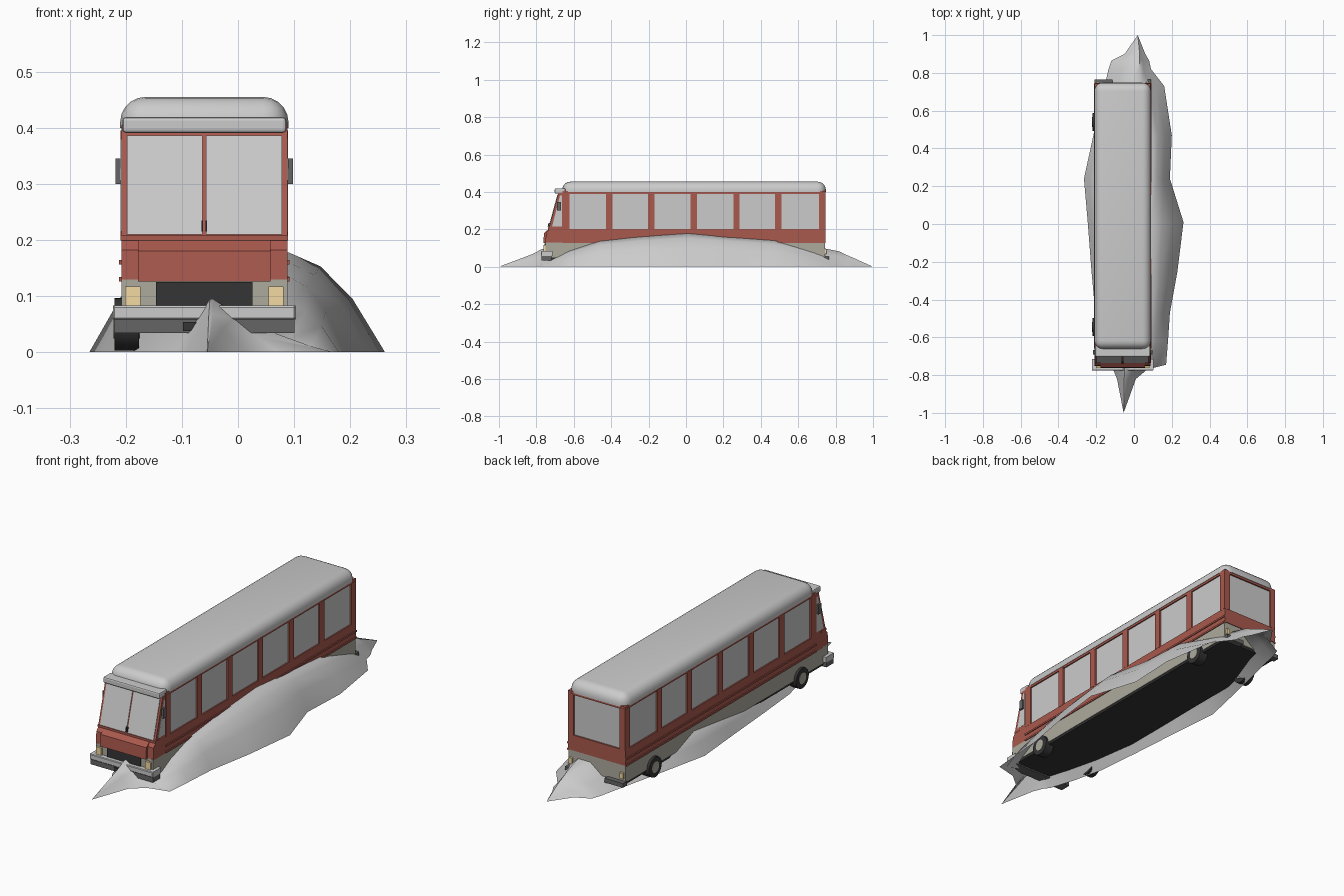
import bpy, bmesh, math
from mathutils import Matrix

if "Cube" in bpy.data.objects:
    bpy.data.objects.remove(bpy.data.objects["Cube"])

CX = -0.06   # centre line of the bus
HW = 0.148   # half width of the bus


def material(name, rgb):
    m = bpy.data.materials.new(name)
    m.diffuse_color = (*rgb, 1)
    m.use_nodes = True
    m.node_tree.nodes["Principled BSDF"].inputs["Base Color"].default_value = m.diffuse_color
    return m


RED = material("red_paint", (0.40, 0.10, 0.075))
BEIGE = material("beige_paint", (0.42, 0.40, 0.34))
BLACK = material("black", (0.035, 0.035, 0.035))
DARK = material("dark_grey", (0.13, 0.13, 0.13))
LAMP = material("lamp", (0.90, 0.70, 0.36))


def finish(name, bm, mat=None, smooth=None):
    bmesh.ops.recalc_face_normals(bm, faces=bm.faces)
    me = bpy.data.meshes.new(name)
    bm.to_mesh(me)
    bm.free()
    ob = bpy.data.objects.new(name, me)
    bpy.context.collection.objects.link(ob)
    if mat:
        me.materials.append(mat)
    if smooth:
        bpy.ops.object.select_all(action='DESELECT')
        ob.select_set(True)
        bpy.context.view_layer.objects.active = ob
        bpy.ops.object.shade_smooth_by_angle(angle=math.radians(smooth))
    return ob


def box(name, x, y, z, mat=None, bevel=0, segs=1, top_only=False, smooth=None):
    """Box from (min, max) ranges; x is measured from the bus centre line."""
    bm = bmesh.new()
    bmesh.ops.create_cube(bm, size=1)
    for v in bm.verts:
        v.co = [sum(r) / 2 + c * (r[1] - r[0])
                for r, c in zip(((x[0] + CX, x[1] + CX), y, z), v.co)]
    if bevel:
        edges = [e for e in bm.edges
                 if not top_only or max(v.co.z for v in e.verts) > z[1] - 1e-5]
        bmesh.ops.bevel(bm, geom=edges, offset=bevel, segments=segs,
                        profile=0.5, affect='EDGES')
    return finish(name, bm, mat, smooth)


def prism(name, profile, x, mat=None):
    """Extrude a (y, z) profile across the x range."""
    bm = bmesh.new()
    a, b = [[bm.verts.new((CX + xx, *p)) for p in profile] for xx in x]
    bm.faces.new(a)
    bm.faces.new(b)
    n = len(a)
    for i in range(n):
        bm.faces.new((a[i], a[(i + 1) % n], b[(i + 1) % n], b[i]))
    return finish(name, bm, mat)


def side(s, a, b):
    return tuple(sorted((s * a, s * b)))


# Lower body, floor and glazed core
box("lower_skirt", (-HW, HW), (-0.752, 0.742), (0.05, 0.13), BEIGE)
box("floor", (-HW + .004, HW - .004), (-0.73, 0.735), (0.04, 0.052), BLACK)
box("window_glass", (-HW + .006, HW - .006), (-0.655, 0.738), (0.13, 0.40))

# Red belt, rails, pillars and mouldings
box("belt_panel", (-HW, HW), (-0.66, 0.745), (0.13, 0.202), RED)
box("top_rail", (-HW, HW), (-0.66, 0.745), (0.39, 0.405), RED)
for s in (-1, 1):
    for y, w in ((-.642, .036), (-.41, .034), (-.185, .034), (.042, .034),
                 (.27, .034), (.493, .034), (.728, .034)):
        box("window_pillar", side(s, HW - .02, HW + .001),
            (y - w / 2, y + w / 2), (0.20, 0.395), RED)
    for z in (0.130, 0.160):
        box("side_moulding", side(s, HW - .004, HW + .004),
            (-0.66, 0.745), (z - .004, z + .004), RED)
    # Rear corner posts, lamps and bumper ends
    box("rear_post", side(s, HW - .028, HW), (0.71, 0.746), (0.20, 0.395), RED)
    box("rear_lamp", side(s, HW - .025, HW - .008),
        (0.74, 0.752), (0.068, 0.095), LAMP)
    box("rear_bumper", side(s, 0.055, HW + .002),
        (0.735, 0.765), (0.036, 0.056), DARK)

# Roof with rounded upper edges, and the visor over the windscreen
box("roof", (-HW - .002, HW + .002), (-0.662, 0.748), (0.40, 0.455),
    bevel=0.045, segs=5, top_only=True, smooth=40)
box("visor", (-HW + .002, HW - .002), (-0.702, -0.645), (0.391, 0.419),
    bevel=0.006, segs=2)

# Sloping cab front with split windscreen
prism("cab_frame", [(-.65, .20), (-.735, .20), (-.682, .395), (-.65, .395)],
      (-HW, HW), RED)
for s in (-1, 1):
    prism("windscreen_pane", [(-.725, .21), (-.7355, .21), (-.6877, .386), (-.677, .386)],
          side(s, 0.003, HW - .01))
    prism("cab_side_window", [(-.664, .215), (-.716, .215), (-.674, .38), (-.664, .38)],
          side(s, HW - .01, HW + .001))
    prism("wiper", [(-.734, .215), (-.740, .215), (-.7345, .235), (-.7285, .235)],
          side(s, 0.002, 0.005), BLACK)
    # Mirrors
    box("mirror", side(s, HW + .001, HW + .010), (-0.69, -0.668),
        (0.30, 0.345), DARK)
    box("mirror_arm", side(s, HW - .008, HW + .004), (-0.683, -0.675),
        (0.318, 0.323), DARK)

# Nose panel: chamfered top, raised lower edge and side ribs
prism("nose_panel", [(-.65, .125), (-.752, .125), (-.748, .182),
                     (-.728, .205), (-.65, .205)], (-HW, HW), RED)
prism("nose_centre", [(-.74, .126), (-.763, .126), (-.759, .180), (-.735, .201)],
      (-HW + .03, HW - .03), RED)
box("nose_ledge", (-HW - .001, HW + .001), (-0.737, -0.70), (0.199, 0.209), RED)

# Grille, headlamps and front bumper
box("grille", (-0.086, 0.086), (-0.757, -0.74), (0.080, 0.125), BLACK)
for s in (-1, 1):
    box("headlamp", side(s, HW - .034, HW - .007),
        (-0.762, -0.74), (0.082, 0.117), LAMP)
    box("bumper_end", side(s, HW - .005, HW + .015),
        (-0.772, -0.715), (0.058, 0.083))
box("front_bumper", (-HW - .015, HW + .015), (-0.776, -0.742), (0.058, 0.083),
    bevel=0.003)
box("bumper_lower", (-HW - .013, HW + .013), (-0.772, -0.72), (0.034, 0.058), DARK)
box("number_plate", (-0.038, -0.014), (-0.776, -0.77), (0.038, 0.054), BLACK)


# Wheels
def disc(name, x, y, r, depth, mat):
    bm = bmesh.new()
    bmesh.ops.create_cone(bm, cap_ends=True, segments=24, radius1=r, radius2=r,
                          depth=depth)
    bm.transform(Matrix.Translation((CX + x, y, 0.05)) @
                 Matrix.Rotation(math.pi / 2, 4, 'Y'))
    finish(name, bm, mat, 40)


for s in (-1, 1):
    for y in (-0.545, 0.54):
        disc("tyre", s * 0.138, y, 0.047, 0.044, BLACK)
        disc("hub", s * 0.138, y, 0.026, 0.047, BEIGE)

# Snow mound: y, left edge, left crest x/z, right crest x/z, right edge
stations = [
    (-1.0, -.055, -.055, 0, -.055, 0, -.055),
    (-.82, -.09, -.052, .068, -.045, .068, .01),
    (-.77, -.11, -.05, .095, -.045, .095, .07),
    (-.745, -.13, -.05, .095, .05, .035, .17),
    (-.62, -.17, -.10, .08, .09, .085, .18),
    (-.47, -.205, -.14, .08, .09, .135, .19),
    (-.25, -.225, -.19, .07, .09, .16, .23),
    (.01, -.245, -.20, .085, .09, .178, .262),
    (.24, -.265, -.205, .105, .09, .157, .19),
    (.47, -.215, -.17, .08, .09, .14, .20),
    (.73, -.155, -.03, .10, .04, .10, .16),
    (.82, -.135, 0, .082, .03, .082, .09),
    (.865, -.12, 0, .06, .03, .06, .08),
    (.90, -.05, .01, .045, .03, .045, .06),
    (1.0, .02, .02, 0, .02, 0, .02),
]
bm = bmesh.new()
rows = []
for y, xl, xa, ha, xb, hb, xr in stations:
    f1, f2 = (.86, .54) if abs(y) < .7 else (.64, .31)
    pts = [(xl, 0), ((xl + xa) / 2, ha * .5), (xa, ha), (xb, hb),
           (xb + (xr - xb) * .33, hb * f1), (xb + (xr - xb) * .66, hb * f2), (xr, 0)]
    rows.append([bm.verts.new((x, y, z)) for x, z in pts])
for r, q in zip(rows, rows[1:]):
    for i in range(len(r) - 1):
        bm.faces.new((r[i], r[i + 1], q[i + 1], q[i]))
bmesh.ops.remove_doubles(bm, verts=bm.verts, dist=1e-4)
finish("snow_mound", bm, None, 50)
